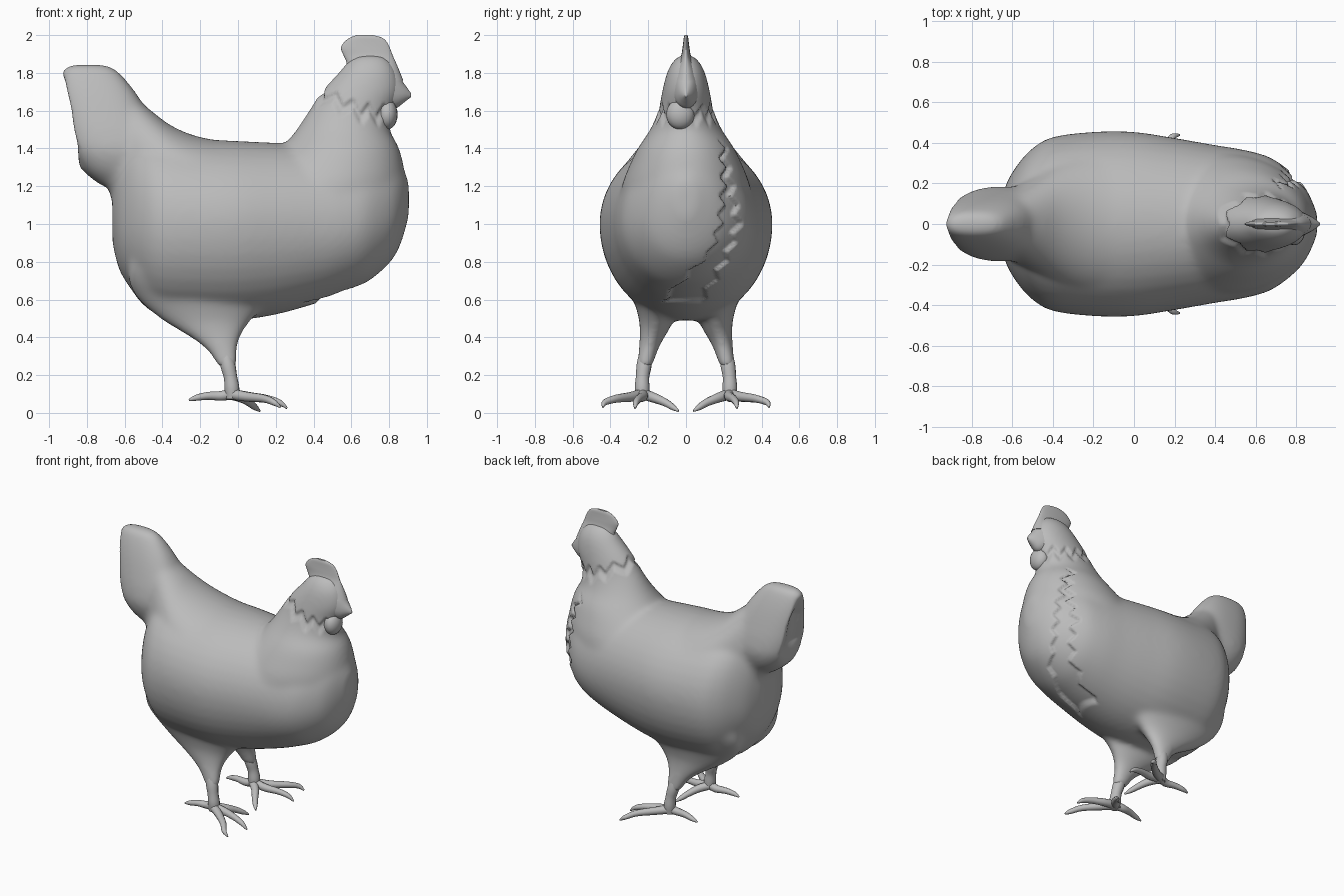
import bpy
import bmesh
from math import sin, cos, pi, atan2, radians
from mathutils import Vector

if "Cube" in bpy.data.objects:
    bpy.data.objects.remove(bpy.data.objects["Cube"])

GREY = (0.5, 0.5, 0.5, 1)
grey = bpy.data.materials.new("plain grey")
grey.use_nodes = True
grey.diffuse_color = GREY
grey.node_tree.nodes["Principled BSDF"].inputs["Base Color"].default_value = GREY


def power(v, p):
    return abs(v) ** p * (1 if v >= 0 else -1)


def smooth_rings(rings, steps=4):
    """Add in-between rings along a smooth curve through the given ones."""
    rings = [[Vector(p) for p in ring] for ring in rings]
    result = []
    for k in range(len(rings) - 1):
        near = [rings[max(0, min(len(rings) - 1, k + d))] for d in (-1, 0, 1, 2)]
        for s in range(steps):
            t = s / steps
            result.append([b + t * .5 * (c - a) + t * t * (a - 2.5 * b + 2 * c - .5 * d)
                           + t ** 3 * .5 * (3 * b - 3 * c + d - a)
                           for a, b, c, d in zip(*near)])
    return result + [rings[-1]]


def loft(bm, rings):
    """Skin a list of equal point rings and close both ends."""
    rows = [[bm.verts.new(p) for p in ring] for ring in smooth_rings(rings)]
    n = len(rows[0])
    for a, b in zip(rows, rows[1:]):
        for i in range(n):
            j = (i + 1) % n
            bm.faces.new((a[i], a[j], b[j], b[i]))
    bm.faces.new(rows[0])
    bm.faces.new(rows[-1])


def upright(bm, stations, p=1, n=40):
    """Horizontal slices: z, back x, front x, low y, high y."""
    rings = []
    for z, x0, x1, y0, y1 in stations:
        rings.append([((x0 + x1) / 2 + (x1 - x0) / 2 * power(cos(2 * pi * i / n), p),
                       (y0 + y1) / 2 + (y1 - y0) / 2 * power(sin(2 * pi * i / n), p), z)
                      for i in range(n)])
    loft(bm, rings)


def lengthwise(bm, stations, n=40):
    """Slices along x: x, bottom, widest height, top, half width."""
    rings = []
    for x, low, wide, top, half in stations:
        ring = []
        for i in range(n):
            s, c = sin(2 * pi * i / n), cos(2 * pi * i / n)
            ring.append((x, half * c, wide + s * (top - wide if s > 0 else wide - low)))
        rings.append(ring)
    loft(bm, rings)


def tube(bm, points, radii, n=12):
    points = [Vector(p) for p in points]
    rings = []
    for k, (p, r) in enumerate(zip(points, radii)):
        d = (points[min(k + 1, len(points) - 1)] - points[max(k - 1, 0)]).normalized()
        u = d.cross(Vector((0.3, 1, 0.2))).normalized()
        v = d.cross(u)
        rings.append([p + r * (cos(2 * pi * i / n) * u + sin(2 * pi * i / n) * v) for i in range(n)])
    loft(bm, rings)


def finish(name, bm, angle=50):
    bmesh.ops.recalc_face_normals(bm, faces=bm.faces)
    mesh = bpy.data.meshes.new(name)
    bm.to_mesh(mesh)
    bm.free()
    mesh.materials.append(grey)
    mesh.shade_smooth()
    mesh.set_sharp_from_angle(angle=radians(angle))
    obj = bpy.data.objects.new(name, mesh)
    bpy.context.scene.collection.objects.link(obj)
    return obj


def curve_at(table, t):
    """Linear lookup in (t, value) pairs."""
    for (a, va), (b, vb) in zip(table, table[1:]):
        if t <= b:
            return va + (vb - va) * max(0, (t - a) / (b - a))
    return table[-1][1]


def zigzag(t):
    return abs((t % 1) * 2 - 1) - 0.5


# Body volumes: trunk
bm = bmesh.new()
lengthwise(bm, [
    (-.665, .9, 1.05, 1.2, .08), (-.63, .76, 1, 1.33, .2), (-.57, .66, 1, 1.43, .3),
    (-.5, .57, 1, 1.47, .375), (-.4, .51, 1, 1.47, .43), (-.2, .49, 1, 1.45, .455),
    (0, .49, 1, 1.44, .455), (.2, .52, 1, 1.43, .425), (.4, .575, 1, 1.42, .39),
    (.55, .63, 1, 1.42, .365), (.68, .69, 1.02, 1.41, .325), (.8, .79, 1.05, 1.39, .235),
    (.86, .89, 1.1, 1.33, .155), (.905, 1.04, 1.14, 1.22, .05)])
# Saddle that runs from the tail onto the back
lengthwise(bm, [(-.68, 1.15, 1.32, 1.72, .13), (-.58, 1.05, 1.28, 1.7, .19), (-.47, 1, 1.24, 1.61, .26),
                (-.35, 1, 1.2, 1.52, .33), (-.2, 1, 1.15, 1.46, .38), (0, 1, 1.1, 1.43, .4)])
# Neck and head
upright(bm, [
    (1.1, -.05, .87, -.36, .36), (1.22, .05, .885, -.335, .335), (1.32, .14, .875, -.295, .295),
    (1.41, .235, .85, -.25, .25), (1.5, .31, .805, -.19, .19), (1.6, .375, .82, -.147, .147),
    (1.7, .44, .86, -.127, .127), (1.8, .53, .845, -.102, .102), (1.86, .58, .81, -.07, .07),
    (1.895, .63, .77, -.035, .035)])
# Tail
upright(bm, [
    (1.2, -.72, -.4, -.1, .1), (1.28, -.82, -.4, -.155, .155), (1.38, -.885, -.4, -.185, .185),
    (1.48, -.915, -.42, -.175, .175), (1.58, -.93, -.47, -.15, .15), (1.68, -.94, -.53, -.12, .12),
    (1.76, -.94, -.59, -.09, .09), (1.82, -.925, -.65, -.06, .06),
    (1.845, -.88, -.71, -.035, .035)], p=.8)
# Thighs
for side in (-1, 1):
    upright(bm, [(z, x0, x1, side * y0, side * y1) for z, x0, x1, y0, y1 in [
        (.9, -.52, .2, .1, .38), (.8, -.57, .22, .07, .385), (.7, -.58, .2, .05, .335),
        (.6, -.53, .17, .04, .28), (.5, -.415, .08, .065, .25), (.44, -.32, .035, .09, .245),
        (.38, -.225, .005, .125, .247), (.32, -.155, -.002, .152, .253), (.24, -.105, 0, .178, .263)]])
lump = finish("body_volumes", bm)

# Fuse the volumes into one soft skin
remesh = lump.modifiers.new("fuse", 'REMESH')
remesh.mode = 'VOXEL'
remesh.voxel_size = .013
soften = lump.modifiers.new("soften", 'SMOOTH')
soften.factor = .5
soften.iterations = 35
fused = bpy.data.meshes.new_from_object(lump.evaluated_get(bpy.context.evaluated_depsgraph_get()))
bpy.data.objects.remove(lump)
bm = bmesh.new()
bm.from_mesh(fused)
bpy.data.meshes.remove(fused)

# Hollow tail back, ragged feather parting on the breast, ragged collar under the head
inner = [(.58, -.14), (.7, -.02), (.85, .13), (1, .18), (1.2, .2), (1.4, .19), (1.5, .18)]
outer = [(.58, .08), (.7, .16), (.85, .24), (1, .29), (1.2, .25), (1.4, .21), (1.5, .175)]
bm.normal_update()
moves = []
for v in bm.verts:
    x, y, z = v.co
    if x < -.7 and v.normal.x < -.1 and 1.3 < z < 1.8:
        reach = curve_at([(1.3, .1), (1.4, .14), (1.6, .11), (1.8, .05)], z)
        depth = curve_at([(1.3, 0), (1.45, .08), (1.65, .08), (1.8, 0)], z)
        moves.append((v, Vector((depth * max(0, 1 - (y / reach) ** 2) * -v.normal.x, 0, 0))))
    elif z < 1.5 and x > curve_at([(.58, .3), (.8, .45), (1.1, .55)], z):
        jag = .04 * zigzag(z * 10)
        edge = min(y - curve_at(inner, z) - jag, curve_at(outer, z) + jag - y, z - .58)
        if edge > 0:
            moves.append((v, v.normal * -min(.02, edge * 1.5)))
    elif x > .3:
        line = curve_at([(.4, 1.73), (.65, 1.625), (.9, 1.6)], x)
        line += .06 * zigzag(atan2(y, x - .65) * 1.6)
        drop = line - z
        if 0 < drop < .08:
            moves.append((v, v.normal * -min(.014, drop, (.08 - drop) * .3)))
for v, shift in moves:
    v.co += shift
finish("body", bm, 60)

# Comb
bm = bmesh.new()
upright(bm, [(z, x0, x1, -h, h) for z, x0, x1, h in [
    (1.76, .54, .875, .075), (1.81, .555, .855, .06), (1.85, .575, .838, .042),
    (1.89, .56, .82, .026), (1.93, .545, .805, .019), (1.96, .56, .79, .015),
    (1.985, .59, .765, .012), (2, .63, .715, .007)]])
finish("comb", bm)

# Beak
bm = bmesh.new()
lengthwise(bm, [(.74, 1.61, 1.7, 1.85, .09), (.8, 1.61, 1.7, 1.84, .072), (.84, 1.615, 1.69, 1.81, .055),
                (.875, 1.64, 1.69, 1.75, .037), (.9, 1.66, 1.685, 1.715, .02),
                (.917, 1.672, 1.68, 1.69, .006)], n=20)
finish("beak", bm)

# Wattle
bm = bmesh.new()
bmesh.ops.create_uvsphere(bm, u_segments=20, v_segments=12, radius=1)
bmesh.ops.scale(bm, vec=(.055, .075, .08), verts=bm.verts)
bmesh.ops.translate(bm, vec=(.79, -.03, 1.58), verts=bm.verts)
finish("wattle", bm)

# Shanks and toes
toe_tips = {
    "outer_toe": [(.05, .29, .085), (.14, .37, .075), (.19, .43, .055), (.225, .44, .03)],
    "middle_toe": [(.06, .23, .085), (.15, .25, .075), (.22, .265, .055), (.26, .27, .025)],
    "inner_toe": [(.02, .17, .08), (.06, .11, .055), (.09, .07, .03), (.115, .04, .01)],
    "hind_toe": [(-.09, .22, .09), (-.16, .23, .09), (-.22, .24, .08), (-.26, .24, .068)],
}
for side, label in ((1, "left"), (-1, "right")):
    bm = bmesh.new()
    tube(bm, [(-.09, .195 * side, .4), (-.07, .21 * side, .32), (-.053, .222 * side, .25),
              (-.04, .23 * side, .19), (-.032, .232 * side, .13), (-.03, .23 * side, .075)],
         [.02, .035, .04, .036, .04, .036])
    finish(label + "_shank", bm)
    for name, tips in toe_tips.items():
        bm = bmesh.new()
        path = [(-.04, .23, .1)] + tips
        tube(bm, [(x, y * side, z) for x, y, z in path], [.03, .026, .021, .016, .005])
        finish(label + "_" + name, bm)
